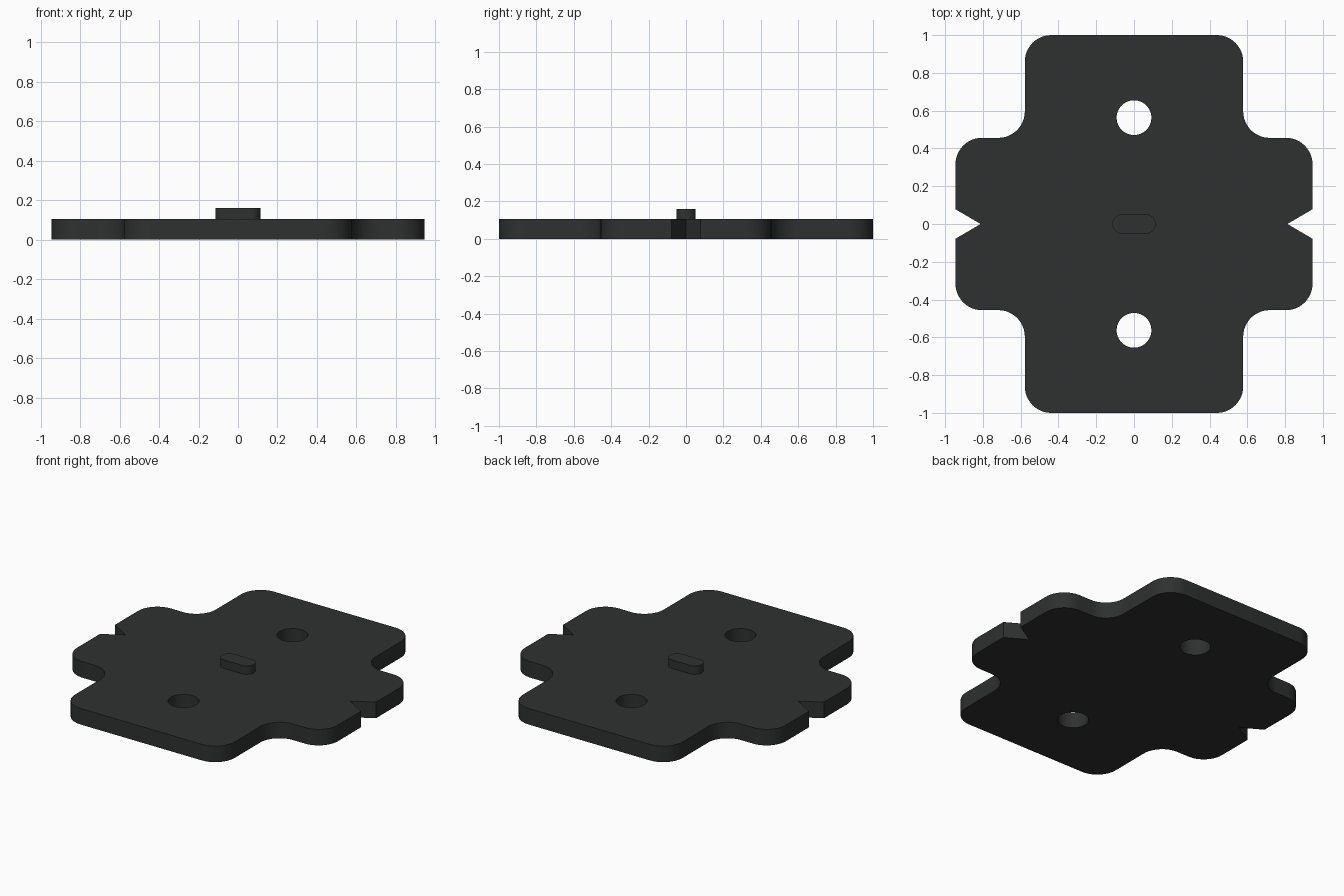
import bpy, bmesh
from math import sin, cos, pi, radians

if "Cube" in bpy.data.objects:
    bpy.data.objects.remove(bpy.data.objects["Cube"])

THICK, KEY_TOP = 0.105, 0.16
BODY_X, EAR_X, EAR_Y, R = 0.578, 0.945, 0.456, 0.14
NOTCH_X, NOTCH_Y = 0.812, 0.078

dark = bpy.data.materials.new("dark_plastic")
dark.diffuse_color = (0.028, 0.03, 0.03, 1)
dark.use_nodes = True
dark.node_tree.nodes["Principled BSDF"].inputs["Base Color"].default_value = dark.diffuse_color


def arc(cx, cy, r, a0, a1, n=12):
    return [(cx + r * cos(radians(a0 + (a1 - a0) * i / n)),
             cy + r * sin(radians(a0 + (a1 - a0) * i / n))) for i in range(n + 1)]


def slab(name, loops, z0, z1):
    """Filled outline (first loop) with holes (other loops), from z0 to z1."""
    curve = bpy.data.curves.new(name, 'CURVE')
    curve.dimensions, curve.fill_mode = '2D', 'BOTH'
    curve.extrude = (z1 - z0) / 2
    for pts in loops:
        spline = curve.splines.new('POLY')
        spline.points.add(len(pts) - 1)
        for p, (x, y) in zip(spline.points, pts):
            p.co = (x, y, 0, 1)
        spline.use_cyclic_u = True
    ob = bpy.data.objects.new(name, curve)
    bpy.context.collection.objects.link(ob)
    bpy.ops.object.select_all(action='DESELECT')
    bpy.context.view_layer.objects.active = ob
    ob.select_set(True)
    bpy.ops.object.convert(target='MESH')
    ob = bpy.context.object
    bm = bmesh.new()
    bm.from_mesh(ob.data)
    bmesh.ops.translate(bm, verts=bm.verts, vec=(0, 0, (z0 + z1) / 2))
    bmesh.ops.remove_doubles(bm, verts=bm.verts, dist=1e-5)
    bmesh.ops.recalc_face_normals(bm, faces=bm.faces)
    bm.to_mesh(ob.data)
    bm.free()
    ob.data.materials.clear()
    ob.data.materials.append(dark)
    bpy.ops.object.shade_smooth_by_angle(angle=radians(30))
    return ob


# Quarter outline: notch, ear corner, inner fillet, body corner
quarter = ([(EAR_X, NOTCH_Y)]
           + arc(EAR_X - R, EAR_Y - R, R, 0, 90)
           + arc(BODY_X + R, EAR_Y + R, R, 270, 180)
           + arc(BODY_X - R, 1 - R, R, 0, 90))

# Mirror the quarter into the full outline
half = ([(NOTCH_X, 0)] + quarter + [(-x, y) for x, y in reversed(quarter)])
outline = half + [(-x, -y) for x, y in half]

# Plate with two round through-holes
holes = [arc(0, s * 0.563, 0.092, 0, 360, 48)[:-1] for s in (1, -1)]
slab("base_plate", [outline] + holes, 0, THICK)

# Raised key with rounded ends in the centre
key = arc(0.063, 0, 0.052, -90, 90, 16) + arc(-0.063, 0, 0.052, 90, 270, 16)
slab("centre_key", [key], THICK, KEY_TOP)
